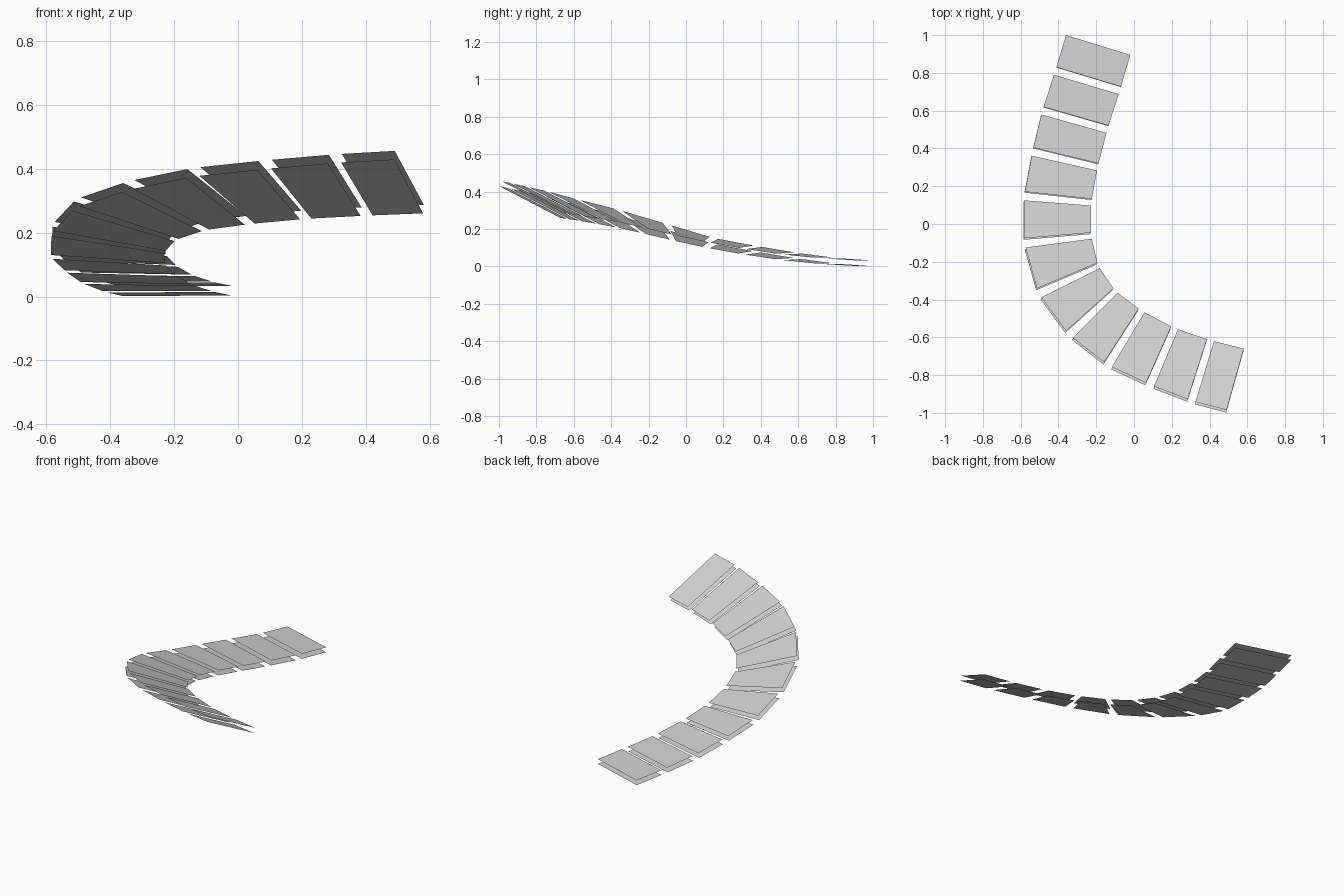
import bpy
from mathutils import Vector

cube = bpy.data.objects.get("Cube")
if cube:
    bpy.data.objects.remove(cube, do_unlink=True)

GAP = 0.095      # share of each span left open at either end
SPACING = 0.03   # distance between the upper and the lower sheet

# Edge rails of the banked, climbing curve, one point at each joint
OUTER_RAIL = [
    (-.354, 1.02, .03), (-.417, .81, .045), (-.485, .6, .072), (-.537, .383, .108),
    (-.58, .148, .153), (-.578, -.1, .226), (-.503, -.365, .304), (-.342, -.585, .36),
    (-.138, -.745, .402), (.085, -.85, .426), (.305, -.935, .445), (.51, -.99, .457)]
INNER_RAIL = [
    (-.014, .915, .032), (-.075, .707, .045), (-.14, .502, .066), (-.192, .302, .096),
    (-.225, .115, .13), (-.225, -.062, .168), (-.188, -.22, .205), (-.098, -.352, .235),
    (.04, -.458, .254), (.215, -.55, .27), (.405, -.615, .28), (.6, -.665, .288)]


def make_material(name, color):
    material = bpy.data.materials.new(name)
    material.use_nodes = True
    material.diffuse_color = color
    material.node_tree.nodes["Principled BSDF"].inputs["Base Color"].default_value = color
    return material


def extend(points):
    """Turn a rail into vectors with one extrapolated point at each end."""
    rail = [Vector(point) for point in points]
    return [2 * rail[0] - rail[1], *rail, 2 * rail[-1] - rail[-2]]


def sample(rail, span, t):
    """Point on the smooth curve through the rail, within the given span."""
    before, start, end, after = rail[span:span + 4]
    start_slope = (end - before) / 2
    end_slope = (after - start) / 2
    ease = t * t * (3 - 2 * t)
    return (start.lerp(end, ease)
            + start_slope * t * (1 - t) ** 2
            - end_slope * t * t * (1 - t))


def make_sheet(name, corners, material):
    mesh = bpy.data.meshes.new(name)
    mesh.from_pydata(corners, [], [range(len(corners))])
    mesh.materials.append(material)
    sheet = bpy.data.objects.new(name, mesh)
    bpy.context.collection.objects.link(sheet)
    return sheet


grey = make_material("light grey", (0.64, 0.64, 0.64, 1))
outer = extend(OUTER_RAIL)
inner = extend(INNER_RAIL)

# Each segment is a pair of parallel open sheets
for span in range(len(OUTER_RAIL) - 1):
    corners = [
        sample(outer, span, GAP), sample(outer, span, 1 - GAP),
        sample(inner, span, 1 - GAP), sample(inner, span, GAP)]
    normal = (corners[2] - corners[0]).cross(corners[3] - corners[1]).normalized()
    make_sheet(f"upper_sheet_{span + 1}", corners, grey)
    lowered = [corner - normal * SPACING for corner in corners]
    make_sheet(f"lower_sheet_{span + 1}", lowered, grey)
